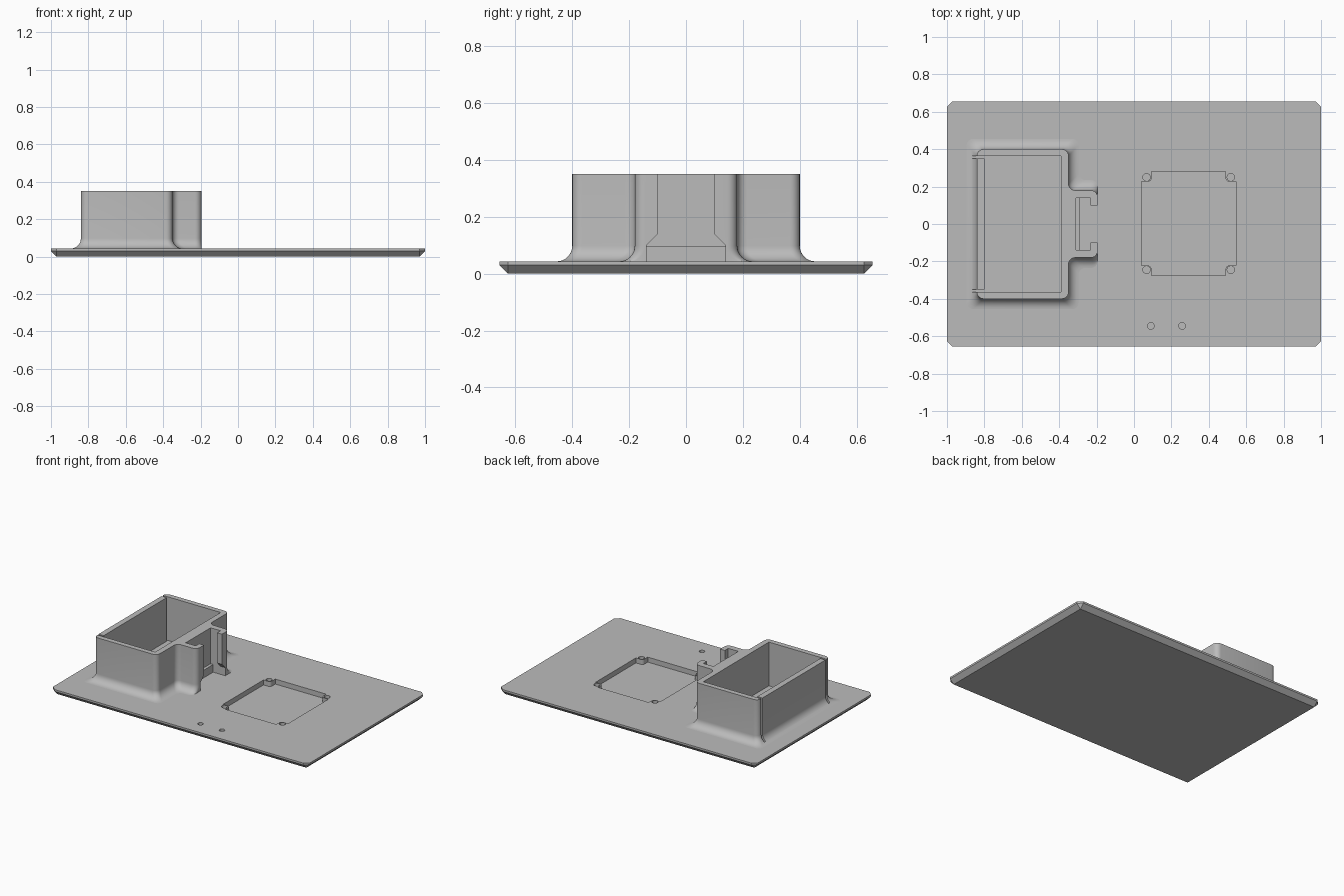
import bpy, bmesh, math
from mathutils import Vector

cube = bpy.data.objects.get("Cube")
if cube:
    bpy.data.objects.remove(cube, do_unlink=True)

grey = bpy.data.materials.new("mid grey")
grey.use_nodes = True
grey.diffuse_color = (0.5, 0.5, 0.5, 1)
grey.node_tree.nodes["Principled BSDF"].inputs["Base Color"].default_value = (0.5, 0.5, 0.5, 1)

TOP = 0.043      # upper face of the base plate
HEIGHT = 0.35    # rim of the box
FLARE = 0.055    # radius of the flare at the foot of the walls


def rounded(corners, steps=6):
    """Round each right-angled corner (x, y, radius) of an outline."""
    pts = []
    for i, (x, y, r) in enumerate(corners):
        p = Vector((x, y))
        u = (Vector(corners[i - 1][:2]) - p).normalized()
        v = (Vector(corners[(i + 1) % len(corners)][:2]) - p).normalized()
        for k in range(steps + 1):
            t = math.pi / 2 * k / steps
            pts.append(p + r * (u + v) - r * (v * math.cos(t) + u * math.sin(t)))
    return pts


def loft(name, levels):
    """Solid through matching closed outlines, each given as (points, z)."""
    bm = bmesh.new()
    rings = [[bm.verts.new((p[0], p[1], z)) for p in pts] for pts, z in levels]
    n = len(rings[0])
    for a, b in zip(rings, rings[1:]):
        for i in range(n):
            j = (i + 1) % n
            bm.faces.new((a[i], a[j], b[j], b[i]))
    bm.faces.new(rings[0][::-1])
    bm.faces.new(rings[-1])
    bmesh.ops.remove_doubles(bm, verts=bm.verts, dist=1e-5)
    bmesh.ops.recalc_face_normals(bm, faces=bm.faces)
    mesh = bpy.data.meshes.new(name)
    bm.to_mesh(mesh)
    bm.free()
    mesh.materials.append(grey)
    ob = bpy.data.objects.new(name, mesh)
    bpy.context.collection.objects.link(ob)
    return ob


def block(name, x0, x1, y0, y1, z0, z1):
    pts = [(x0, y0), (x1, y0), (x1, y1), (x0, y1)]
    return loft(name, [(pts, z0), (pts, z1)])


def disc(name, x, y, r, z0, z1):
    pts = [(x + r * math.cos(a), y + r * math.sin(a))
           for a in (math.tau * k / 24 for k in range(24))]
    return loft(name, [(pts, z0), (pts, z1)])


def carve(ob, cutters):
    """Cut every cutter from the part and discard the cutters."""
    for c in cutters:
        c.hide_render = True
        mod = ob.modifiers.new("cut", "BOOLEAN")
        mod.operation, mod.solver, mod.object = "DIFFERENCE", "EXACT", c
    dg = bpy.context.evaluated_depsgraph_get()
    mesh = bpy.data.meshes.new_from_object(ob.evaluated_get(dg))
    ob.modifiers.clear()
    ob.data = mesh
    for c in cutters:
        bpy.data.objects.remove(c, do_unlink=True)


def smooth(ob):
    bpy.ops.object.select_all(action="DESELECT")
    ob.select_set(True)
    bpy.context.view_layer.objects.active = ob
    bpy.ops.object.shade_smooth_by_angle(angle=math.radians(30))


# Base plate: clipped corners, bevelled underside
def clipped(hx, hy, c):
    return [(-hx + c, -hy), (hx - c, -hy), (hx, -hy + c), (hx, hy - c),
            (hx - c, hy), (-hx + c, hy), (-hx, hy - c), (-hx, -hy + c)]


edge = clipped(1, 0.656, 0.03)
plate = loft("base_plate", [(clipped(0.97, 0.626, 0), 0), (edge, 0.03), (edge, TOP)])

# Square recess with rounded corner lands, and blind screw holes
FLOOR = 0.008
xa, xb, xc, xd = 0.04, 0.094, 0.49, 0.545
ya, yb, yc, yd = -0.275, -0.222, 0.226, 0.28
cross = [(xb, ya, 0), (xc, ya, 0), (xc, yb, 0.02), (xd, yb, 0), (xd, yc, 0), (xc, yc, 0.02),
         (xc, yd, 0), (xb, yd, 0), (xb, yc, 0.02), (xa, yc, 0), (xa, yb, 0), (xb, yb, 0.02)]
outline = rounded(cross)
cuts = [loft("recess_cutter", [(outline, FLOOR), (outline, 0.1)])]
for x in (0.067, 0.518):
    for y in (-0.245, 0.25):
        cuts.append(disc("screw_cutter", x, y, 0.02, FLOOR, 0.1))
for x in (0.09, 0.257):
    cuts.append(disc("pin_cutter", x, -0.545, 0.018, FLOOR, 0.1))
carve(plate, cuts)
smooth(plate)

# Box and clip body: one outline, flaring outward into the plate
half = [(-0.84, -0.4, -1, -1), (-0.35, -0.4, 1, -1), (-0.35, -0.18, 1, -1), (-0.195, -0.18, 0, -1)]
walls = half + [(x, -y, dx, -dy) for x, y, dx, dy in reversed(half)]


def wall_outline(d):
    return rounded([(x + dx * d, y + dy * d, 0.035) for x, y, dx, dy in walls])


levels = [(wall_outline(FLARE), 0.03)]
for k in range(9):
    a = math.pi / 2 * k / 8
    levels.append((wall_outline(FLARE * (1 - math.sin(a))), TOP + FLARE * (1 - math.cos(a))))
levels.append((wall_outline(0), HEIGHT))
body = loft("box_and_clip", levels)

# Opening between the hooks, widening near the plate
profile = [(-0.138, 0), (0.138, 0), (0.138, 0.1), (0.1, 0.138), (0.1, 0.4),
           (-0.1, 0.4), (-0.1, 0.138), (-0.138, 0.1)]
opening = loft("opening_cutter", [(profile, -0.25), (profile, -0.1)])
for v in opening.data.vertices:
    v.co = (v.co.z, v.co.x, v.co.y)

cuts = [block("cavity_cutter", -0.8, -0.39, -0.364, 0.364, 0, 0.5),
        block("pocket_cutter", -0.31, -0.232, -0.138, 0.138, 0, 0.5), opening]
# Narrow slits that separate the end panel from the side walls
for s in (-1, 1):
    y0, y1 = sorted((s * 0.35, s * 0.364))
    cuts.append(block("slit_cutter", -0.865, -0.79, y0, y1, 0, 0.5))
carve(body, cuts)
smooth(body)

# Low ledge at the back of the clip pocket
block("clip_ledge", -0.312, -0.29, -0.138, 0.138, 0.03, 0.097)
